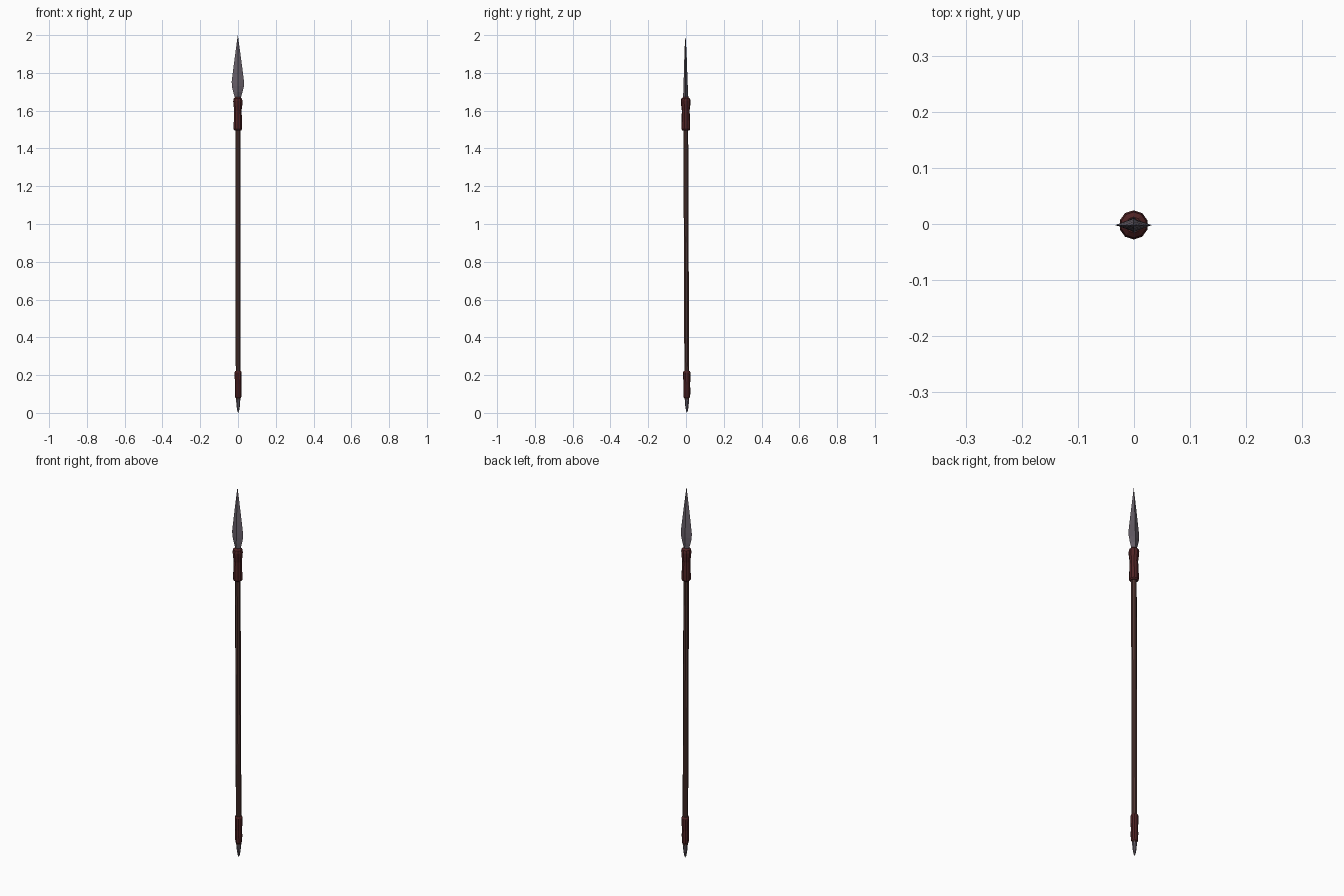
import bpy, bmesh, math

if "Cube" in bpy.data.objects:
    bpy.data.objects.remove(bpy.data.objects["Cube"])


def material(name, rgb):
    m = bpy.data.materials.new(name)
    m.diffuse_color = (*rgb, 1)
    m.use_nodes = True
    m.node_tree.nodes["Principled BSDF"].inputs["Base Color"].default_value = m.diffuse_color
    return m


STEEL = material("dark steel", (0.135, 0.115, 0.14))
LEATHER = material("dark red leather", (0.08, 0.017, 0.018))
WOOD = material("dark brown wood", (0.075, 0.034, 0.029))


def axis(z):
    # The spear leans very slightly from butt to tip
    t = z / 2
    return 0.001 - 0.002 * t, 0.005 - 0.008 * t


def loft(name, rings, sides, mat, turn=0.0):
    """Rings of (z, x radius, y radius) along the axis, capped at both ends."""
    bm = bmesh.new()
    loops = []
    for z, rx, ry in rings:
        cx, cy = axis(z)
        loops.append([bm.verts.new((cx + rx * math.cos(turn + math.tau * i / sides),
                                    cy + ry * math.sin(turn + math.tau * i / sides), z))
                      for i in range(sides)])
    for a, b in zip(loops, loops[1:]):
        for i in range(sides):
            j = (i + 1) % sides
            bm.faces.new((a[i], a[j], b[j], b[i]))
    bm.faces.new(loops[0][::-1])
    bm.faces.new(loops[-1])
    bmesh.ops.remove_doubles(bm, verts=bm.verts, dist=1e-5)
    bmesh.ops.recalc_face_normals(bm, faces=bm.faces)
    me = bpy.data.meshes.new(name)
    bm.to_mesh(me)
    bm.free()
    me.materials.append(mat)
    ob = bpy.data.objects.new(name, me)
    bpy.context.collection.objects.link(ob)
    return ob


def turned(name, profile, sides, mat, turn=0.0):
    return loft(name, [(z, r, r) for z, r in profile], sides, mat, turn)


# Leaf-shaped blade with a central ridge
loft("blade", [(1.64, 0.013, 0.013), (1.67, 0.016, 0.014), (1.70, 0.025, 0.0125),
               (1.73, 0.032, 0.0115), (1.755, 0.0325, 0.0105), (1.80, 0.027, 0.009),
               (1.88, 0.0165, 0.0065), (1.95, 0.007, 0.0035), (2.0, 0, 0)], 4, STEEL)

# Wooden shaft
turned("shaft", [(0.07, 0.0135), (0.5, 0.014), (0.8, 0.0135), (1.15, 0.014), (1.52, 0.0135)],
       8, WOOD, math.pi / 8)

# Leather grips: pinched upper binding and slimmer lower binding
turned("upper_binding", [(1.495, 0.018), (1.502, 0.0235), (1.53, 0.0235), (1.565, 0.022),
                         (1.60, 0.0205), (1.63, 0.0245), (1.65, 0.026), (1.664, 0.023),
                         (1.672, 0.014)], 10, LEATHER, math.pi / 10)
turned("lower_binding", [(0.078, 0.013), (0.084, 0.0175), (0.12, 0.0185), (0.15, 0.0175),
                         (0.18, 0.019), (0.215, 0.0195), (0.223, 0.015)],
       10, LEATHER, math.pi / 10)

# Butt spike
turned("butt_spike", [(0.0, 0.0), (0.01, 0.005), (0.035, 0.0095), (0.085, 0.0135)],
       8, STEEL, math.pi / 8)
